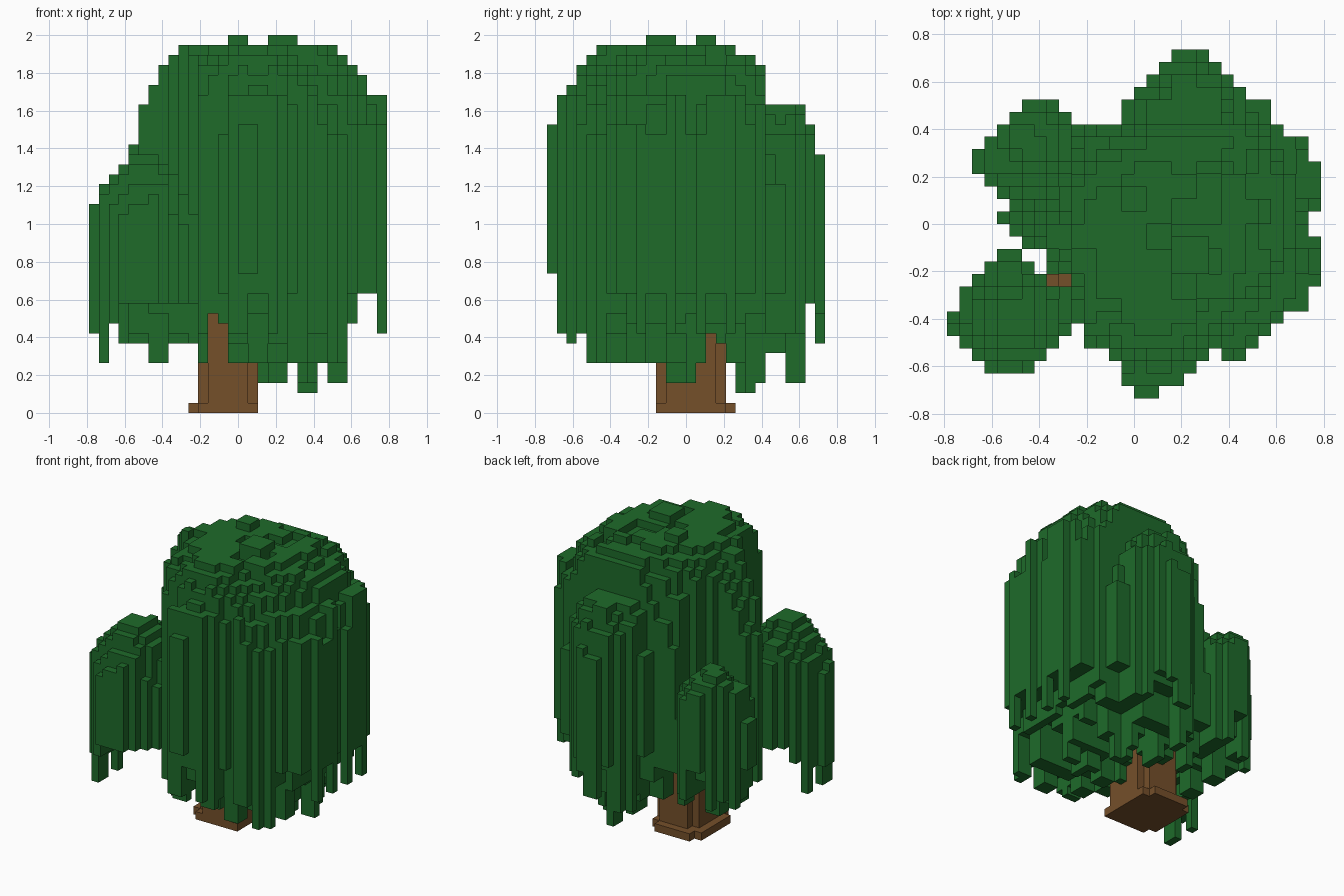
import bpy
import random
from mathutils import Vector

cube = bpy.data.objects.get("Cube")
if cube:
    bpy.data.objects.remove(cube, do_unlink=True)

random.seed(7)
UNIT = 2 / 38                      # edge of one block
NX, NY = 30, 28                    # blocks across and deep


def material(name, colour):
    mat = bpy.data.materials.new(name)
    mat.use_nodes = True
    mat.diffuse_color = (*colour, 1)
    mat.node_tree.nodes["Principled BSDF"].inputs["Base Color"].default_value = (*colour, 1)
    return mat


def box(xs, ys, zs):
    return {(i, j, k) for i in range(*xs) for j in range(*ys) for k in range(*zs)}


def block_object(name, cells, solid, mat):
    """Mesh of all block faces that do not touch another block."""
    points, index, faces = [], {}, []
    for cell in sorted(cells):
        for axis in range(3):
            u, v = (axis + 1) % 3, (axis + 2) % 3
            for side in (0, 1):
                beside = list(cell)
                beside[axis] += 2 * side - 1
                if tuple(beside) in solid:
                    continue
                face = []
                for a, b in ((0, 0), (1, 0), (1, 1), (0, 1)):
                    p = list(cell)
                    p[axis] += side
                    p[u] += a
                    p[v] += b
                    p = tuple(p)
                    if p not in index:
                        index[p] = len(points)
                        points.append(Vector((p[0] - NX / 2, p[1] - NY / 2, p[2])) * UNIT)
                    face.append(index[p])
                faces.append(face if side else face[::-1])
    mesh = bpy.data.meshes.new(name)
    mesh.from_pydata(points, [], faces)
    mesh.materials.append(mat)
    obj = bpy.data.objects.new(name, mesh)
    bpy.context.collection.objects.link(obj)


# Crown outline: spans of blocks for each row, front to back
rows = [
    [(15, 17)], [(14, 19)], [(3, 7), (14, 20)], [(2, 8), (13, 21), (22, 24)],
    [(1, 9), (11, 25)], [(0, 10), (11, 26)], [(0, 27)], [(1, 29)], [(1, 29)],
    [(2, 8), (9, 30)], [(3, 7), (8, 30)], [(4, 6), (8, 30)], [(6, 30)],
    [(5, 29)], [(4, 29)], [(5, 30)], [(4, 30)], [(3, 30)], [(2, 30)],
    [(2, 29)], [(3, 29)], [(4, 27)], [(5, 10), (14, 26)], [(6, 9), (14, 26)],
    [(15, 24)], [(16, 23)], [(17, 22)], [(18, 21)],
]
outline = {(i, j) for j, spans in enumerate(rows) for a, b in spans for i in range(a, b)}

# Lowest leaf level across the width and through the depth
low_x = [8, 5, 9, 7, 7, 7, 5, 5, 5, 7, 7, 5, 10, 9, 5,
         5, 5, 3, 3, 3, 5, 2, 2, 5, 3, 3, 9, 12, 12, 8]
low_y = [14, 8, 7, 8, 5, 5, 5, 5, 5, 5, 5, 5, 3, 3,
         3, 5, 8, 7, 5, 2, 2, 3, 6, 6, 2, 2, 11, 7]


def reach(i, j, cx, cy):
    return Vector(((i + .5 - NX / 2) * UNIT - cx, (j + .5 - NY / 2) * UNIT - cy))


def crown_top(i, j):
    front_lobe = reach(i, j, -.51, -.37).length
    back_lobe = reach(i, j, -.46, .34).length
    if front_lobe < .32 and i < 11:
        return 26.5 - 6 * (front_lobe / .27) ** 2
    if back_lobe < .24:
        return 24 - 4 * (back_lobe / .24) ** 2
    d = reach(i, j, .1, -.12)
    if d.y < 0:
        d.y *= 1.12
    # the dome swells at the back left quarter and draws in at the other three
    skew = -.6 if d.x > 0 and d.y > 0 else .6
    r = (d.length_squared + skew * abs(d.x * d.y)) ** .5
    dome = 37.1 - 9 * (r / .68) ** 5
    # below the shoulder the dome drops in two broad ledges
    if dome < 33.8 and d.x > -.3:
        dome = 32 if dome > 29.8 else 29
    rear = 31.4 - 7 * (reach(i, j, .22, .43).length / .3) ** 4
    if j > 21:
        return max(rear, 26)
    return max(dome, rear, 28)


def clumps(choices):
    return {(i, j): random.choice(choices) for i in range(NX // 2) for j in range(NY // 2)}


bumps = clumps((-1, 0, 0, 0))
edge_drop = clumps((0, 0, 0, 0, 3))
hem = clumps((0, 0, 8, 10, 12))

# Leaf strands: one upright column per block of the outline, in small clumps
leaves = set()
for i, j in sorted(outline):
    clump = i // 2, j // 2
    edge = any(n not in outline for n in ((i - 1, j), (i + 1, j), (i, j - 1), (i, j + 1)))
    top = round(crown_top(i, j)) + bumps[clump]
    if edge:
        top -= edge_drop[clump]
    low = max(low_x[i], low_y[j], hem[clump])
    if 3 <= i < 11 and j < 12:     # short strands under the front lobe
        low = max(low, 11)
    leaves |= box((i, i + 1), (j, j + 1), (low, min(top, 37)))
leaves |= box((14, 16), (15, 17), (35, 38)) | box((18, 21), (10, 13), (35, 38))

# Trunk with notched corners on a stepped foot
trunk = box((11, 17), (12, 17), (0, 13)) | box((12, 16), (11, 18), (0, 13))
foot = box((10, 17), (12, 18), (0, 1)) | box((11, 17), (11, 18), (0, 1))
foot |= box((11, 16), (11, 19), (0, 1))

# Bough climbing towards the low front lobe
bough = set()
for step in range(4):
    i, k = 11 - step, 9 + step * 3
    bough |= box((i, i + 1), (9, 12 if step < 2 else 10), (k, k + 4))

wood = trunk | foot | bough
leaves -= wood
solid = leaves | wood
green = material("leaf green", (.013, .145, .023))
brown = material("bark brown", (.178, .079, .023))
block_object("crown", leaves, solid, green)
block_object("trunk", trunk, solid, brown)
block_object("root_foot", foot - trunk, solid, brown)
block_object("bough", bough - trunk - foot, solid, brown)
